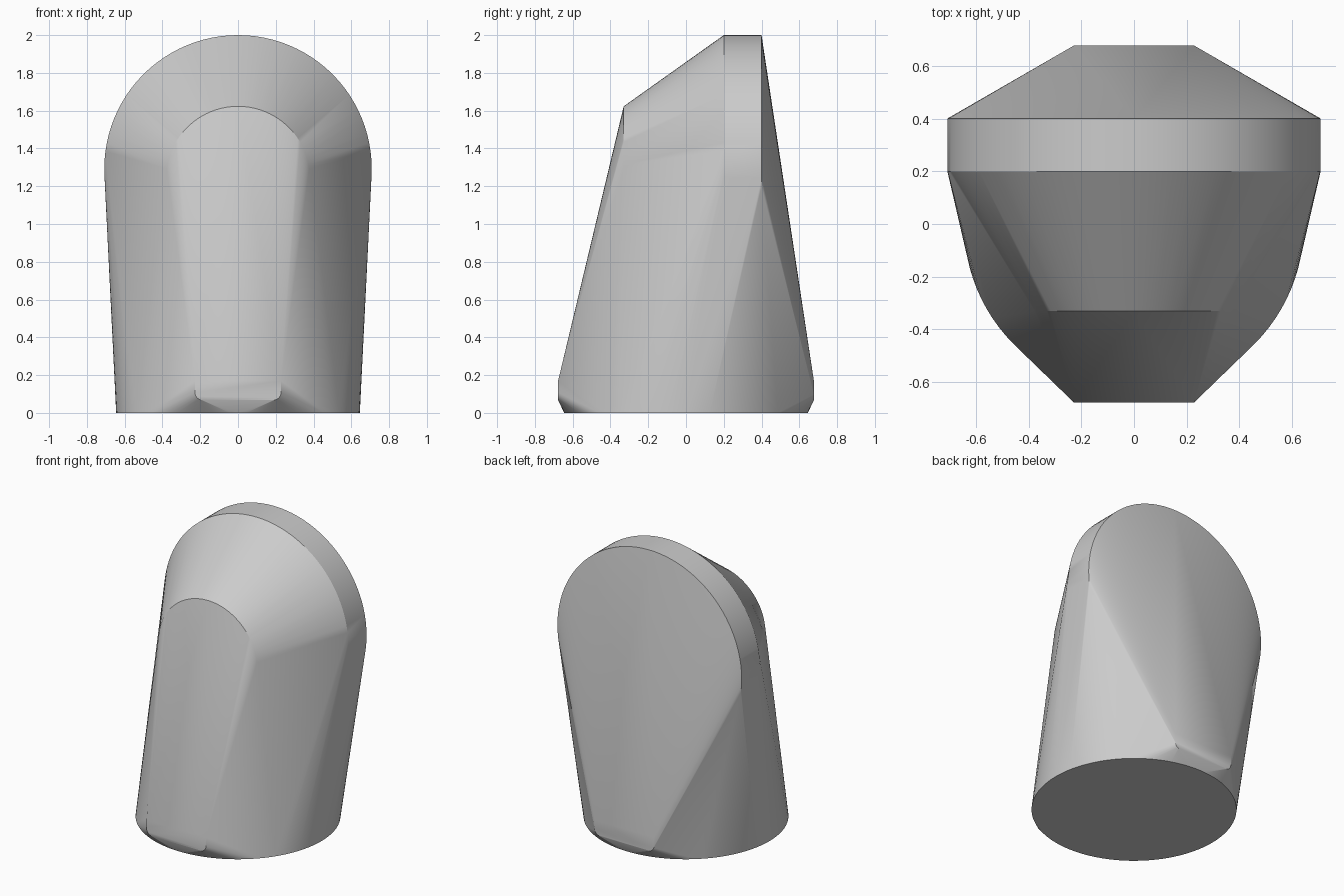
import bpy, bmesh
from math import sin, cos, pi, radians

cube = bpy.data.objects.get("Cube")
if cube:
    bpy.data.objects.remove(cube, do_unlink=True)

grey = bpy.data.materials.new("light_grey")
grey.use_nodes = True
colour = (0.6, 0.6, 0.6, 1)
grey.diffuse_color = colour
grey.node_tree.nodes["Principled BSDF"].inputs["Base Color"].default_value = colour


def upright_ring(radius, y, z, steps=96):
    """Circle standing in the xz plane."""
    return [(radius * cos(2 * pi * i / steps), y, z + radius * sin(2 * pi * i / steps))
            for i in range(steps)]


# Flat round foot
points = [(0.645 * cos(2 * pi * i / 96), 0.645 * sin(2 * pi * i / 96), 0) for i in range(96)]

# Rounded back plate and the smaller front disc
points += upright_ring(0.708, 0.2, 1.292)
points += upright_ring(0.708, 0.4, 1.292)
points += upright_ring(0.38, -0.33, 1.243)

# Lower lips front and back, with rounded bottom corners
for y in (-0.677, 0.677):
    for side in (-1, 1):
        points.append((side * 0.228, y, 0.17))
        for i in range(7):
            a = i * pi / 12
            points.append((side * (0.188 + 0.04 * cos(a)), y, 0.108 - 0.04 * sin(a)))

# Stretch one convex skin over all the profiles
bm = bmesh.new()
for p in points:
    bm.verts.new(p)
hull = bmesh.ops.convex_hull(bm, input=bm.verts[:])
loose = {v for v in hull["geom_interior"] + hull["geom_unused"]
         if isinstance(v, bmesh.types.BMVert)}
bmesh.ops.delete(bm, geom=list(loose), context="VERTS")
bmesh.ops.dissolve_limit(bm, angle_limit=radians(0.1), verts=bm.verts[:], edges=bm.edges[:])
bmesh.ops.recalc_face_normals(bm, faces=bm.faces[:])
mesh = bpy.data.meshes.new("tapered_body")
bm.to_mesh(mesh)
bm.free()
mesh.materials.append(grey)

body = bpy.data.objects.new("tapered_body", mesh)
bpy.context.collection.objects.link(body)
bpy.ops.object.select_all(action="DESELECT")
body.select_set(True)
bpy.context.view_layer.objects.active = body
bpy.ops.object.shade_smooth_by_angle(angle=radians(30))
